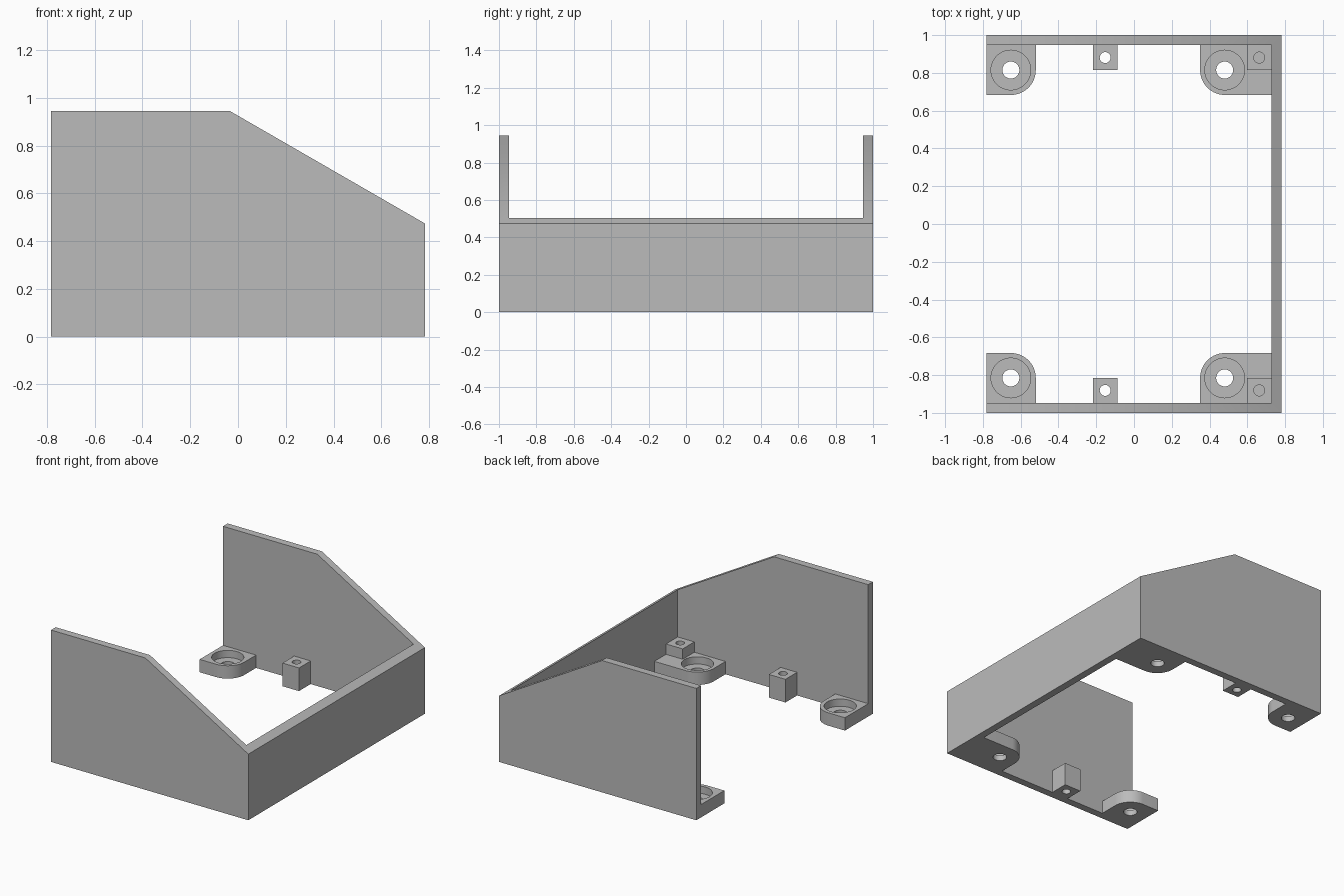
import bpy, bmesh, math
from mathutils import Vector

if "Cube" in bpy.data.objects:
    bpy.data.objects.remove(bpy.data.objects["Cube"], do_unlink=True)

HALF_X, HALF_Y = 0.782, 1.0
WALL = 0.053
IN_X, IN_Y = HALF_X - WALL, HALF_Y - WALL
HEIGHT, LOW = 0.945, 0.474
TAB, PEG = 0.092, 0.166

grey = bpy.data.materials.new("plain grey")
grey.use_nodes = True
colour = (0.5, 0.5, 0.5, 1)
grey.diffuse_color = colour
grey.node_tree.nodes["Principled BSDF"].inputs["Base Color"].default_value = colour


def prism(name, points, offset):
    """Extrude a closed outline along an offset."""
    bm = bmesh.new()
    face = bm.faces.new([bm.verts.new(p) for p in points])
    top = bmesh.ops.extrude_face_region(bm, geom=[face])["geom"]
    bmesh.ops.translate(bm, vec=Vector(offset),
                        verts=[v for v in top if isinstance(v, bmesh.types.BMVert)])
    bmesh.ops.recalc_face_normals(bm, faces=bm.faces)
    mesh = bpy.data.meshes.new(name)
    bm.to_mesh(mesh)
    bm.free()
    mesh.materials.append(grey)
    obj = bpy.data.objects.new(name, mesh)
    bpy.context.collection.objects.link(obj)
    return obj


def box(name, x0, x1, y0, y1, z0, z1):
    outline = [(x0, y0, z0), (x1, y0, z0), (x1, y1, z0), (x0, y1, z0)]
    return prism(name, outline, (0, 0, z1 - z0))


def rod(x, y, radius, z0, z1, sides=48):
    angles = [math.tau * i / sides for i in range(sides)]
    ring = [(x + radius * math.cos(a), y + radius * math.sin(a), z0) for a in angles]
    return prism("cutter", ring, (0, 0, z1 - z0))


def cut(obj, *cutters):
    """Subtract the cutters, bake the result and remove them."""
    for cutter in cutters:
        cutter.hide_render = True
        mod = obj.modifiers.new("cut", "BOOLEAN")
        mod.operation, mod.solver, mod.object = "DIFFERENCE", "EXACT", cutter
    bpy.context.view_layer.update()
    graph = bpy.context.evaluated_depsgraph_get()
    baked = bpy.data.meshes.new_from_object(obj.evaluated_get(graph))
    obj.modifiers.clear()
    obj.data = baked
    for cutter in cutters:
        bpy.data.objects.remove(cutter, do_unlink=True)
    bpy.ops.object.select_all(action="DESELECT")
    obj.select_set(True)
    bpy.context.view_layer.objects.active = obj
    bpy.ops.object.shade_smooth_by_angle(angle=math.radians(30))


# three-sided shell with sloping top edge
side = [(-HALF_X, 0), (HALF_X, 0), (HALF_X, LOW), (-0.035, HEIGHT), (-HALF_X, HEIGHT)]
shell = prism("wall_shell", [(x, -HALF_Y, z) for x, z in side], (0, 2 * HALF_Y, 0))
cut(shell, box("cutter", -2, IN_X, -IN_Y, IN_Y, -1, 2))


def screw_tab(name, x0, x1, hole_x, round_side, s):
    """Mounting tab with one rounded corner and a counterbored hole."""
    r, inner, hole_y = 0.132, 0.683, s * 0.815
    flat_x, round_x = (x0, x1) if round_side > 0 else (x1, x0)
    arc = [math.pi / 2 * i / 16 for i in range(17)]
    outline = [(round_x, s * IN_Y, 0), (flat_x, s * IN_Y, 0), (flat_x, s * inner, 0)]
    outline += [(round_x - round_side * r * (1 - math.sin(a)),
                 s * (inner + r * (1 - math.cos(a))), 0) for a in arc]
    tab = prism(name, outline, (0, 0, TAB))
    cut(tab, rod(hole_x, hole_y, 0.045, -1, 1), rod(hole_x, hole_y, 0.105, 0.04, 1))


def peg(name, x0, x1, z0, s):
    """Square post with a pilot hole."""
    post = box(name, x0, x1, s * 0.815, s * IN_Y, z0, PEG)
    cut(post, rod((x0 + x1) / 2, s * 0.881, 0.029, -1, 1, 32))


# fittings along the front and back walls
for place, s in (("front", -1), ("back", 1)):
    screw_tab(place + "_open_end_tab", -HALF_X, -0.52, -0.652, 1, s)
    screw_tab(place + "_corner_tab", 0.35, IN_X, 0.48, -1, s)
    peg(place + "_middle_post", -0.218, -0.087, 0, s)
    peg(place + "_corner_post", IN_X - 0.132, IN_X, TAB, s)
